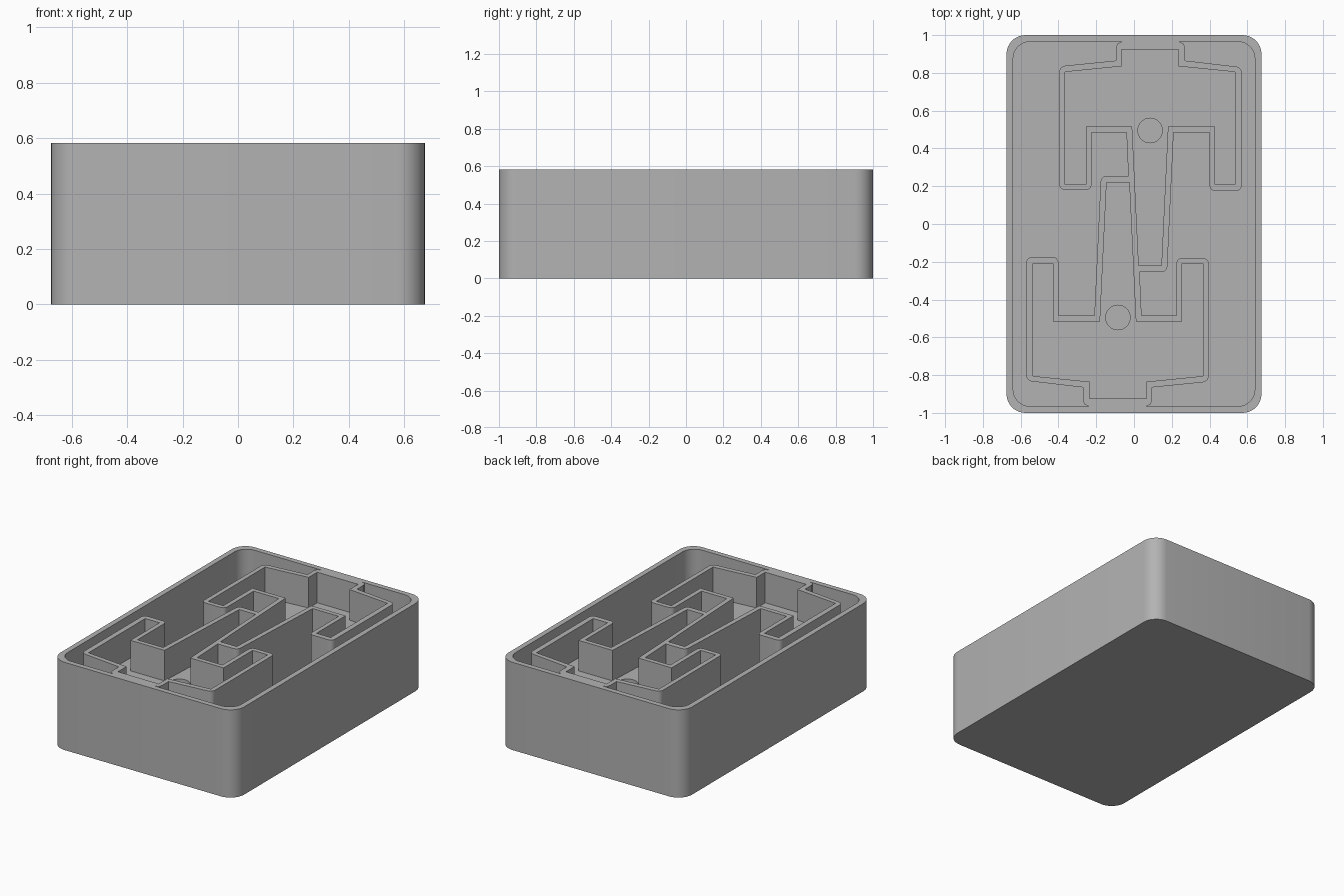
import bpy, bmesh, math
from mathutils import Matrix

old = bpy.data.objects.get("Cube")
if old:
    bpy.data.objects.remove(old, do_unlink=True)

HEIGHT = 0.583
POCKET_FLOOR = 0.035
CAVITY_FLOOR = 0.38
HOLE_FLOOR = 0.28

grey = bpy.data.materials.new("plain grey")
grey.use_nodes = True
colour = (0.45, 0.45, 0.45, 1)
grey.diffuse_color = colour
grey.node_tree.nodes["Principled BSDF"].inputs["Base Color"].default_value = colour


def rounded(points):
    """Replace each (x, y, radius) corner by an arc; plain (x, y) stays sharp."""
    out = []
    n = len(points)
    for i, p in enumerate(points):
        x, y = p[:2]
        if len(p) == 2:
            out.append((x, y))
            continue
        ends = []
        for q in (points[i - 1], points[(i + 1) % n]):
            dx, dy = q[0] - x, q[1] - y
            k = p[2] / math.hypot(dx, dy)
            ends.append((dx * k, dy * k))
        (ax, ay), (bx, by) = ends
        for s in range(9):
            t = s / 8 * math.pi / 2
            a, b = 1 - math.sin(t), 1 - math.cos(t)
            out.append((x + ax * a + bx * b, y + ay * a + by * b))
    return out


def prism(name, outline, bottom, top, turn=False):
    """Extrude a flat outline, optionally turned half way round."""
    bm = bmesh.new()
    face = bm.faces.new([bm.verts.new((x, y, bottom)) for x, y in outline])
    ext = bmesh.ops.extrude_face_region(bm, geom=[face])
    for v in ext["geom"]:
        if isinstance(v, bmesh.types.BMVert):
            v.co.z = top
    if turn:
        bm.transform(Matrix.Rotation(math.pi, 4, "Z"))
    bmesh.ops.recalc_face_normals(bm, faces=bm.faces)
    mesh = bpy.data.meshes.new(name)
    bm.to_mesh(mesh)
    bm.free()
    mesh.materials.append(grey)
    obj = bpy.data.objects.new(name, mesh)
    bpy.context.collection.objects.link(obj)
    return obj


# Outer block with rounded corners
block = rounded([(sx * 0.675, sy, 0.1) for sx, sy in ((-1, -1), (1, -1), (1, 1), (-1, 1))])
tray = prism("tray", block, 0, HEIGHT)

# Shaped cavity with two arms and a tapered tail
cavity = [(-0.065, 0.925), (0.235, 0.925), (0.235, 0.835), (0.535, 0.805),
          (0.535, 0.21), (0.43, 0.21), (0.43, 0.515), (0.18, 0.515),
          (0.145, -0.22), (0.025, -0.22), (-0.01, 0.515), (-0.255, 0.515),
          (-0.255, 0.21), (-0.365, 0.21), (-0.365, 0.805), (-0.065, 0.835)]

# Deep side pocket that leaves thin walls round both cavities
pocket = rounded([(-0.64, 0.965, 0.09), (-0.065, 0.965), (-0.087, 0.955), (-0.095, 0.935),
                  (-0.095, 0.865), (-0.395, 0.835, 0.03), (-0.395, 0.18, 0.03),
                  (-0.225, 0.18, 0.03), (-0.225, 0.485), (-0.04, 0.485), (-0.03, 0.255),
                  (-0.175, 0.255, 0.03), (-0.21, -0.485), (-0.4, -0.485),
                  (-0.4, -0.175, 0.03), (-0.57, -0.175, 0.03), (-0.57, -0.83, 0.03),
                  (-0.27, -0.865), (-0.27, -0.935), (-0.262, -0.955), (-0.24, -0.965),
                  (-0.64, -0.965, 0.09)])

# Round blind hole in the cavity floor
hole = [(0.085 + 0.065 * math.cos(i * math.tau / 32), 0.495 + 0.065 * math.sin(i * math.tau / 32))
        for i in range(32)]

# Cut everything twice, the second time turned half way round
cutters = []
for turn in (False, True):
    for name, outline, floor in (("pocket", pocket, POCKET_FLOOR),
                                 ("cavity", cavity, CAVITY_FLOOR),
                                 ("hole", hole, HOLE_FLOOR)):
        cutter = prism(name + "_cutter", outline, floor, HEIGHT + 0.1, turn)
        cutter.hide_render = True
        cutters.append(cutter)
        mod = tray.modifiers.new(name, "BOOLEAN")
        mod.operation = "DIFFERENCE"
        mod.solver = "EXACT"
        mod.object = cutter

bpy.ops.object.select_all(action="DESELECT")
tray.select_set(True)
bpy.context.view_layer.objects.active = tray
for mod in list(tray.modifiers):
    bpy.ops.object.modifier_apply(modifier=mod.name)
for cutter in cutters:
    bpy.data.objects.remove(cutter, do_unlink=True)
bpy.ops.object.shade_smooth_by_angle(angle=math.radians(30))
